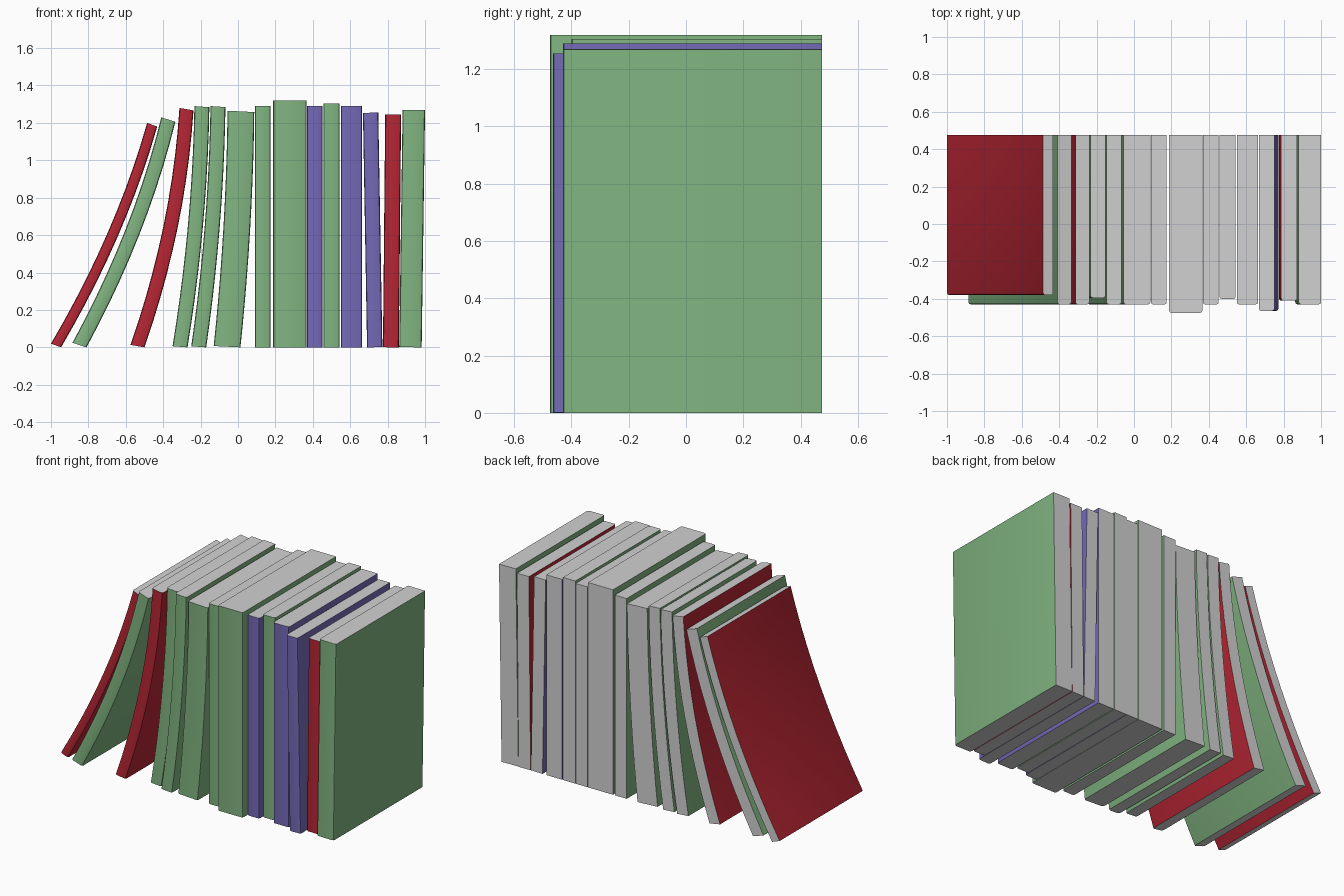
import bpy
import bmesh

cube = bpy.data.objects.get("Cube")
if cube:
    bpy.data.objects.remove(cube, do_unlink=True)


def make_material(name, colour):
    mat = bpy.data.materials.new(name)
    mat.use_nodes = True
    rgba = (*colour, 1)
    mat.diffuse_color = rgba
    mat.node_tree.nodes["Principled BSDF"].inputs["Base Color"].default_value = rgba
    return mat


pages = make_material("page_grey", (.64, .64, .64))
covers = {
    "green": make_material("cover_green", (.22, .46, .22)),
    "red": make_material("cover_red", (.47, .019, .034)),
    "purple": make_material("cover_purple", (.174, .141, .47)),
}

BACK = 0.475
ROUND = 0.012


def add_book(name, colour, bottom, top, width, height, front):
    """Loft a rounded-spine outline along a bent, leaning path."""
    lean = top - bottom
    bulge = min(.045, .2 * lean) if lean > 0 else 0
    tilt = .85 * lean / height
    steps = 10 if bulge > .01 else 1

    # outline seen from above: back, left cover, spine, right cover
    r, soft = ROUND, ROUND * .3
    half = [(0, BACK), (0, front + r), (soft, front + soft), (r, front)]
    outline = half + [(width - x, y) for x, y in reversed(half)]

    bm = bmesh.new()
    rings = []
    for i in range(steps + 1):
        t = i / steps
        path_x = bottom + lean * t + 4 * bulge * t * (1 - t)
        ring = []
        for u, y in outline:
            rise = tilt * (width - u) if tilt > 0 else -tilt * u
            # tilted ends keep the highest corner at the book's height
            z = rise + t * (height - abs(tilt) * width)
            ring.append(bm.verts.new((path_x + u, y, z)))
        rings.append(ring)

    # covers and spine in colour, the open back edge as pages
    count = len(outline)
    for low, high in zip(rings, rings[1:]):
        for k in range(count):
            n = (k + 1) % count
            face = bm.faces.new((low[k], low[n], high[n], high[k]))
            face.material_index = 1 if n == 0 else 0
    # page ends
    for ring in (rings[0][::-1], rings[-1]):
        bm.faces.new(ring).material_index = 1

    bmesh.ops.recalc_face_normals(bm, faces=bm.faces[:])
    mesh = bpy.data.meshes.new(name)
    bm.to_mesh(mesh)
    bm.free()
    mesh.materials.append(covers[colour])
    mesh.materials.append(pages)
    book = bpy.data.objects.new(name, mesh)
    bpy.context.collection.objects.link(book)
    return book


# colour, bottom left x, top left x, width, height, spine y
row = [
    ("red", -1, -.486, .054, 1.2, -.38),
    ("green", -.885, -.41, .075, 1.23, -.43),
    ("red", -.575, -.313, .075, 1.28, -.43),
    ("green", -.35, -.233, .08, 1.29, -.395),
    ("green", -.25, -.147, .08, 1.29, -.43),
    ("green", -.13, -.056, .143, 1.265, -.43),
    ("green", .09, .09, .085, 1.29, -.43),
    ("green", .188, .188, .178, 1.32, -.475),
    ("purple", .368, .368, .085, 1.29, -.43),
    ("green", .456, .456, .088, 1.305, -.4),
    ("purple", .55, .55, .113, 1.29, -.43),
    ("purple", .69, .668, .082, 1.255, -.465),
    ("red", .775, .787, .085, 1.245, -.41),
    ("green", .862, .88, .12, 1.27, -.43),
]

books = []
for i, (colour, *sizes) in enumerate(row, start=1):
    books.append(add_book(f"{colour}_book_{i}", colour, *sizes))

# smooth the bends and rounded spines, keep corners sharp
bpy.ops.object.select_all(action="DESELECT")
for book in books:
    book.select_set(True)
bpy.context.view_layer.objects.active = books[0]
bpy.ops.object.shade_smooth_by_angle()
